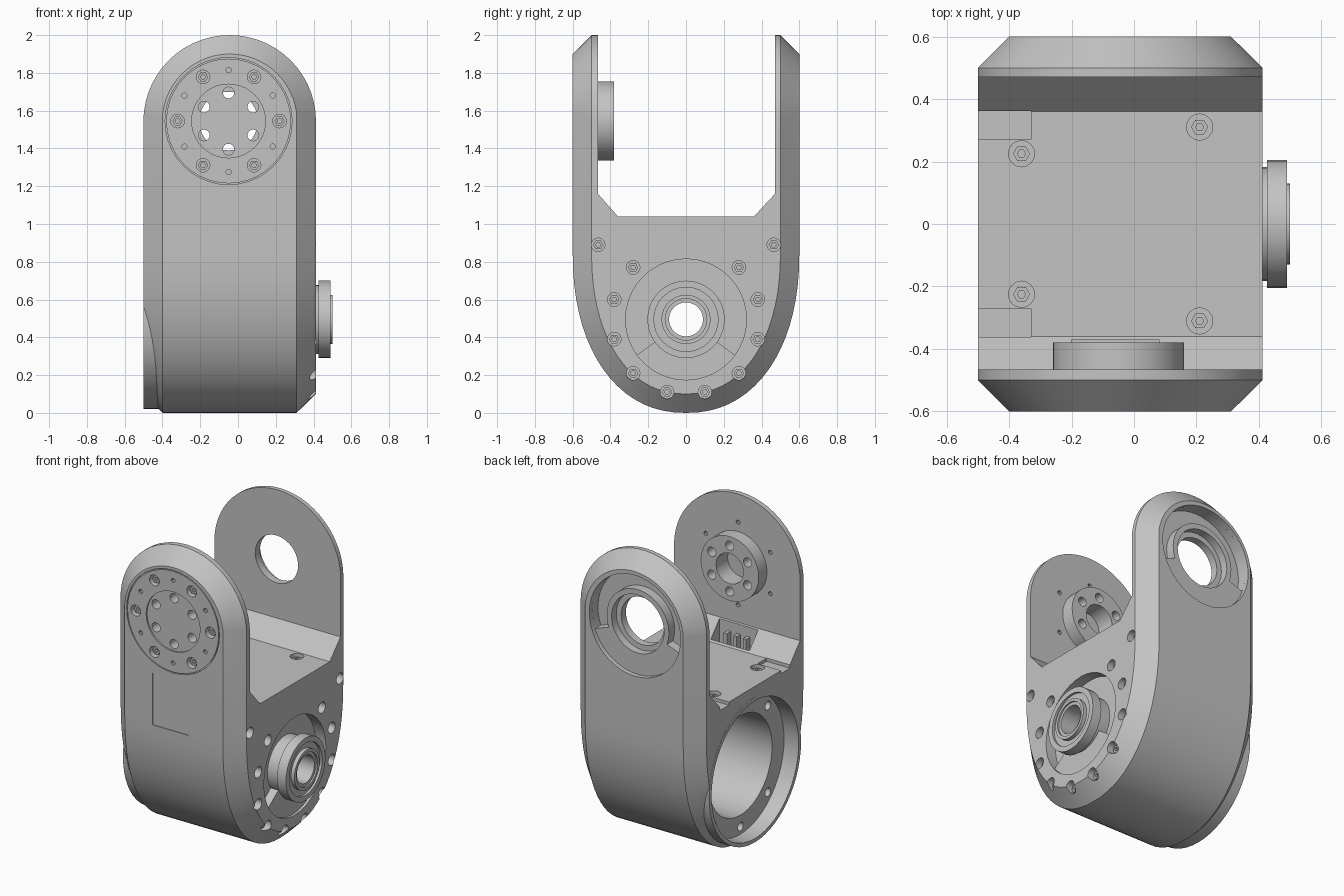
import bpy, bmesh, math
from math import cos, sin, pi, radians

if "Cube" in bpy.data.objects:
    bpy.data.objects.remove(bpy.data.objects["Cube"])

GREY = bpy.data.materials.new("machined grey")
GREY.diffuse_color = (0.55, 0.55, 0.55, 1)
GREY.use_nodes = True
GREY.node_tree.nodes["Principled BSDF"].inputs["Base Color"].default_value = GREY.diffuse_color

def to3(axis, a, b, h):
    return {'x': (h, a, b), 'y': (a, h, b), 'z': (a, b, h)}[axis]

def finish(name, bm):
    bmesh.ops.recalc_face_normals(bm, faces=bm.faces)
    me = bpy.data.meshes.new(name)
    bm.to_mesh(me)
    bm.free()
    ob = bpy.data.objects.new(name, me)
    bpy.context.collection.objects.link(ob)
    me.materials.append(GREY)
    return ob

def add_loft(bm, rings, capped=True):
    """Skin closed rings; cap the ends, or join last ring to first."""
    vs = [[bm.verts.new(p) for p in r] for r in rings]
    pairs = list(zip(vs, vs[1:])) + ([] if capped else [(vs[-1], vs[0])])
    for r, s in pairs:
        n = len(r)
        for i in range(n):
            j = (i + 1) % n
            bm.faces.new((r[i], r[j], s[j], s[i]))
    if capped:
        bm.faces.new(vs[0])
        bm.faces.new(vs[-1])

def circle(c, r, n=40):
    return [(c[0] + r * cos(2 * pi * i / n), c[1] + r * sin(2 * pi * i / n)) for i in range(n)]

def prism(name, axis, outline, h0, h1):
    bm = bmesh.new()
    add_loft(bm, [[to3(axis, a, b, h) for a, b in outline] for h in (h0, h1)])
    return finish(name, bm)

def pins(name, axis, centres, r, h0, h1, n=16):
    bm = bmesh.new()
    for c in centres:
        add_loft(bm, [[to3(axis, a, b, h) for a, b in circle(c, r, n)] for h in (h0, h1)])
    return finish(name, bm)

def lathe(name, axis, centres, profile, n=40):
    """Closed (radius, height) profile turned about each centre."""
    bm = bmesh.new()
    for c in centres:
        add_loft(bm, [[to3(axis, a, b, h) for a, b in circle(c, r, n)] for r, h in profile], False)
    return finish(name, bm)

def sector(c, r0, r1, a0, a1, n=28):
    ang = [radians(a0 + (a1 - a0) * i / n) for i in range(n + 1)]
    return ([(c[0] + r1 * cos(a), c[1] + r1 * sin(a)) for a in ang] +
            [(c[0] + r0 * cos(a), c[1] + r0 * sin(a)) for a in reversed(ang)])

def box(name, x, y, z):
    return prism(name, 'z', [(x[0], y[0]), (x[1], y[0]), (x[1], y[1]), (x[0], y[1])], *z)

def boolean(ob, tool, op='DIFFERENCE'):
    m = ob.modifiers.new("b", 'BOOLEAN')
    m.operation, m.solver, m.object = op, 'EXACT', tool
    bpy.context.view_layer.objects.active = ob
    bpy.ops.object.modifier_apply(modifier=m.name)
    bpy.data.objects.remove(tool)

def polar(c, r, angles):
    return [(c[0] + r * cos(radians(a)), c[1] + r * sin(radians(a))) for a in angles]

HUB = (0, 0.495)       # (y, z) of the lower joint
ARM = (-0.05, 1.545)   # (x, z) of the upper joint

# Body: U-shaped profile along x with chamfered ends
def u_profile(a, b):
    pts = [(a, 2.3)]
    for i in range(37):
        t = -pi * i / 36
        c, s = cos(t), sin(t)
        pts.append((math.copysign(abs(c) ** (2 / 2.2), c) * a, 0.85 - abs(s) ** (2 / 2.2) * b))
    return pts + [(-a, 2.3)]

bm = bmesh.new()
add_loft(bm, [[(x, y, z) for y, z in u_profile(0.6 - d, 0.85 - d)]
              for x, d in ((-0.499, 0.1), (-0.4, 0), (0.31, 0), (0.412, 0.1))])
body = finish("link_body", bm)

# Rounded arm tops with chamfered outer rims
def stadium(r, x=-0.044, z=1.543):
    arc = [(x + r * cos(pi * i / 28), z + r * sin(pi * i / 28)) for i in range(29)]
    return arc + [(x - r, -0.5), (x + r, -0.5)]

bm = bmesh.new()
add_loft(bm, [[(x, y, z) for x, z in stadium(r)]
              for y, r in ((-0.61, 0.347), (-0.5, 0.457), (0.5, 0.457), (0.61, 0.347))])
boolean(body, finish("arm_rounding", bm), 'INTERSECT')

# Space between the arms
boolean(body, prism("gap", 'x', [(-0.36, 1.04), (0.36, 1.04), (0.471, 1.16), (0.471, 2.5),
                                 (-0.466, 2.5), (-0.466, 1.16)], -1, 1))
# Cable pocket beside the front arm, floor steps and floor screw holes
boolean(body, box("pocket", (-0.2, 0.08), (-0.46, -0.37), (0.9, 1.2)))
for s in (-1, 1):
    boolean(body, box("floor_step", (-0.6, -0.33), sorted((s * 0.27, s * 0.362)), (1.02, 1.1)))
floor_bolts = [(-0.36, 0.225), (-0.36, -0.225), (0.21, 0.31), (0.21, -0.31)]
boolean(body, pins("c", 'z', floor_bolts, 0.042, 1.0, 1.1))

# Open motor housing on the left side
boolean(body, prism("lip", 'x', circle(HUB, 0.475, 56), -0.5, -0.3), 'UNION')
boolean(body, prism("c", 'x', circle(HUB, 0.45, 56), -0.6, -0.395))
boolean(body, prism("c", 'x', circle(HUB, 0.325, 48), -0.6, 0.29))
boolean(body, prism("c", 'x', circle(HUB, 0.1), 0.2, 0.6))
boolean(body, pins("c", 'x', polar(HUB, 0.4, (45, 90, 135, 225, 270, 315)), 0.028, -0.5, -0.34))

# Right side: recess round the hub and screw pockets
boolean(body, prism("c", 'x', sector(HUB, 0.181, 0.32, -36, 216), 0.34, 0.6))
boolean(body, prism("c", 'x', sector(HUB, 0.181, 0.32, 216, 324), 0.395, 0.6))
half = [(0.465, 0.89), (0.28, 0.77), (0.38, 0.6), (0.38, 0.39), (0.28, 0.21), (0.1, 0.11)]
side_bolts = [(s * y, z) for y, z in half for s in (-1, 1)]
boolean(body, pins("c", 'x', side_bolts, 0.036, 0.35, 0.6))

# Front arm: drive flange, boss and bolt circles
boolean(body, prism("boss", 'y', circle(ARM, 0.21), -0.5, -0.38), 'UNION')
boolean(body, prism("c", 'y', circle(ARM, 0.1, 16), -0.5, -0.3))
boolean(body, prism("c", 'y', circle(ARM, 0.195), -0.7, -0.59))
boolean(body, lathe("c", 'y', [ARM], [(0.33, -0.7), (0.336, -0.7), (0.336, -0.592), (0.33, -0.592)]))
boolean(body, pins("c", 'y', polar(ARM, 0.15, range(30, 390, 60)), 0.03, -0.7, -0.3))
flange_bolts = polar(ARM, 0.27, range(0, 360, 60))
boolean(body, pins("c", 'y', flange_bolts, 0.036, -0.7, -0.55))
boolean(body, pins("c", 'y', polar(ARM, 0.27, range(30, 390, 60)), 0.014, -0.7, -0.4, 10))
boolean(body, box("cable_panel", (-0.2, 0.06), (-0.7, -0.595), (0.83, 1.17)))

# Back arm: stepped bearing seat
boolean(body, prism("c", 'y', circle(ARM, 0.155), 0.4, 0.7))
boolean(body, prism("c", 'y', circle(ARM, 0.33), 0.57, 0.7))
boolean(body, prism("c", 'y', sector(ARM, 0.225, 0.33, -20, 200), 0.51, 0.7))
boolean(body, prism("c", 'y', circle(ARM, 0.19), 0.52, 0.7))

# Hub bearing on the right side
hub = lathe("hub_bearing", 'x', [HUB], [
    (0.09, 0.28), (0.182, 0.31), (0.182, 0.425), (0.205, 0.425), (0.205, 0.49), (0.17, 0.49),
    (0.17, 0.475), (0.13, 0.475), (0.13, 0.5), (0.11, 0.5), (0.11, 0.49), (0.09, 0.49)], 32)

# Hex screw heads, and thin ribs in the cable pocket
def screws(name, axis, centres, h0, h1):
    return lathe(name, axis, centres, [(0.013, h0), (0.027, h0), (0.027, h1), (0.013, h1)], 6)

for i, x in enumerate((-0.13, -0.06, 0.01)):
    box(f"pocket_rib_{i + 1}", (x - 0.012, x + 0.012), (-0.462, -0.42), (0.89, 1.09))

parts = [body, hub,
         screws("side_screws", 'x', side_bolts, 0.345, 0.375),
         screws("floor_screws", 'z', floor_bolts, 0.995, 1.025),
         screws("flange_screws", 'y', flange_bolts, -0.58, -0.545)]
for ob in parts:
    bpy.ops.object.select_all(action='DESELECT')
    ob.select_set(True)
    bpy.context.view_layer.objects.active = ob
    bpy.ops.object.shade_smooth_by_angle(angle=radians(25))
